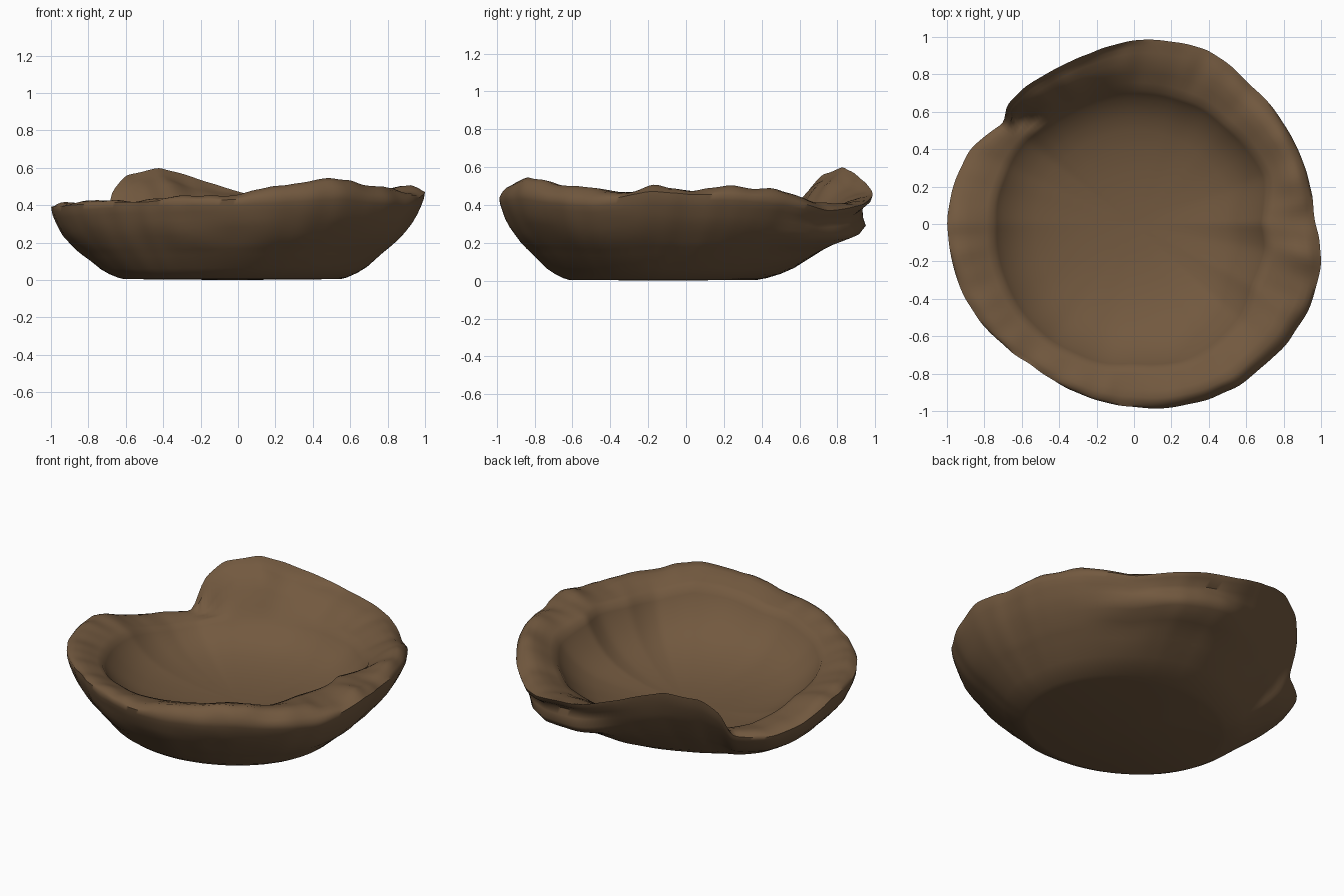
import bpy, bmesh, math
from mathutils import Vector, noise

cube = bpy.data.objects.get("Cube")
if cube:
    bpy.data.objects.remove(cube, do_unlink=True)

SEGMENTS = 240
FLOOR = 0.12

# Broken rim: angle -> outer radius, outer height, crest height, inner radius, inner height
RIM = {
    -180: (1.0, .39, .41, .75, .35),
    -155: (.985, .40, .42, .77, .37),
    -125: (.93, .42, .43, .78, .39),
    -90: (.98, .43, .46, .77, .42),
    -72: (1.01, .45, .52, .79, .46),
    -58: (1.03, .46, .54, .79, .48),
    -42: (1.03, .44, .51, .77, .44),
    -28: (1.04, .42, .49, .72, .45),
    -11: (1.025, .47, .49, .72, .46),
    0: (.97, .46, .49, .70, .46),
    20: (.96, .45, .50, .75, .42),
    33: (.965, .43, .48, .74, .38),
    50: (.97, .37, .41, .73, .35),
    67: (1.01, .40, .41, .72, .34),
    88: (.985, .46, .44, .71, .33),
    105: (.94, .55, .49, .71, .32),
    117: (.93, .60, .54, .72, .32),
    130: (.935, .56, .50, .72, .31),
    137: (.93, .46, .43, .73, .30),
    142: (.88, .29, .30, .74, .28),
    155: (.96, .28, .30, .75, .28),
    167: (.985, .31, .33, .75, .31),
}
# Outer wall: fraction of height, fraction of the way from base to rim
WALL = [(0, 0), (.02, .08), (.07, .2), (.14, .32), (.3, .5), (.38, .6), (.45, .68),
        (.55, .77), (.65, .85), (.75, .91), (.85, .96), (.93, .99), (1, 1)]
# Inner bowl: fraction of opening radius, fraction of depth
BOWL = [(.975, .88), (.935, .74), (.88, .58), (.8, .41), (.7, .27),
        (.56, .15), (.4, .06), (.2, .01)]


def rim_at(deg):
    """Interpolate the rim table around the full circle."""
    keys = sorted(RIM) + [180]
    for a, b in zip(keys, keys[1:]):
        if a <= deg <= b:
            t = (deg - a) / (b - a)
            return [p + (q - p) * t for p, q in zip(RIM[a], RIM.get(b, RIM[-180]))]


def bump(x, centre, width):
    return math.exp(-((x - centre) / width) ** 2)


def rough(p, size, seed):
    return noise.noise(Vector(p) / size + Vector((seed, seed, seed)))


def column(deg):
    """Points of one cross-section, from base edge over the lip to the floor."""
    a = math.radians(deg)
    c, s = math.cos(a), math.sin(a)
    r_out, z_out, z_top, r_in, z_in = rim_at(deg)
    chips = .012 + .02 * bump(deg, -15, 18)
    r_out += chips * .5 * rough((c, s, 0), .12, 4)
    z_out += chips * .6 * rough((c, s, 0), .13, 3)
    z_top += chips * rough((c, s, 0), .11, 5)
    r_in += .015 * rough((c, s, 0), .3, 9)
    base = Vector((-.03 + .58 * c, -.12 + .5 * s, .005))
    edge = Vector((r_out * c, r_out * s, z_out))
    spall = bump(deg, 72, 27)
    pts = []
    # Outer wall with a flaked ledge at the back
    for h, f in WALL:
        f += spall * (.13 * bump(h, .58, .11) - .06 * bump(h, .84, .07))
        p = base.lerp(edge, f)
        p.z = base.z + (edge.z - base.z) * h
        if 0 < h < 1:
            n = rough((p.x, p.y, p.z * 3), .3, 2)
            p += Vector((c, s, 0)) * n * (.01 + .03 * spall) * math.sin(math.pi * h)
        pts.append(p)
    # Thick worn lip, rolling over a crest and falling to the opening
    inner = Vector((r_in * c, r_in * s, z_in))
    for t, rise in ((.06, .4), (.14, .75), (.26, 1)):
        p = edge.lerp(inner, t)
        p.z = z_out + (z_top - z_out) * rise + chips * rough(p, .16, 7)
        pts.append(p)
    # The broken step beside the high shard runs aslant across the lip
    slant = 10 * bump(deg, 133, 14)
    for t, fall in ((.45, .14), (.65, .4), (.85, .76), (1, 1)):
        p = edge.lerp(inner, t)
        crest = z_top + rim_at(min(deg + slant * t, 180))[2] - rim_at(deg)[2]
        p.z = crest + (z_in - crest) * fall + chips * (1 - fall) * rough(p, .16, 7)
        pts.append(p)
    # Smooth bowl interior
    for k, d in BOWL:
        pts.append(Vector((inner.x * k, inner.y * k, FLOOR + (z_in - FLOOR) * d)))
    return pts


# Loft the cross-sections, softening each one with its neighbours
raw = [column(-180 + 360 * i / SEGMENTS) for i in range(SEGMENTS)]
bm = bmesh.new()
cols = []
for i, pts in enumerate(raw):
    before, after = raw[i - 1], raw[(i + 1) % SEGMENTS]
    cols.append([bm.verts.new(q * .5 + (p + r) * .25)
                 for p, q, r in zip(before, pts, after)])
for i, col in enumerate(cols):
    nxt = cols[(i + 1) % SEGMENTS]
    for j in range(len(col) - 1):
        bm.faces.new((col[j], nxt[j], nxt[j + 1], col[j + 1]))

# Close the underside and the floor
for row, height in ((0, 0), (-1, FLOOR)):
    ring = [col[row] for col in cols]
    centre = sum((v.co for v in ring), Vector()) / SEGMENTS
    centre.z = height
    hub = bm.verts.new(centre)
    for v, w in zip(ring, ring[1:] + ring[:1]):
        bm.faces.new((v, w, hub))
bmesh.ops.recalc_face_normals(bm, faces=bm.faces)

mesh = bpy.data.meshes.new("broken_bowl")
bm.to_mesh(mesh)
bm.free()
bowl = bpy.data.objects.new("broken_bowl", mesh)
bpy.context.collection.objects.link(bowl)

# Brown clay
clay = bpy.data.materials.new("brown_clay")
clay.use_nodes = True
colour = (.17, .10, .05, 1)
clay.diffuse_color = colour
shader = clay.node_tree.nodes["Principled BSDF"]
shader.inputs["Base Color"].default_value = colour
shader.inputs["Roughness"].default_value = .9
mesh.materials.append(clay)

bpy.ops.object.select_all(action="DESELECT")
bowl.select_set(True)
bpy.context.view_layer.objects.active = bowl
bpy.ops.object.shade_smooth_by_angle(angle=math.radians(60))
